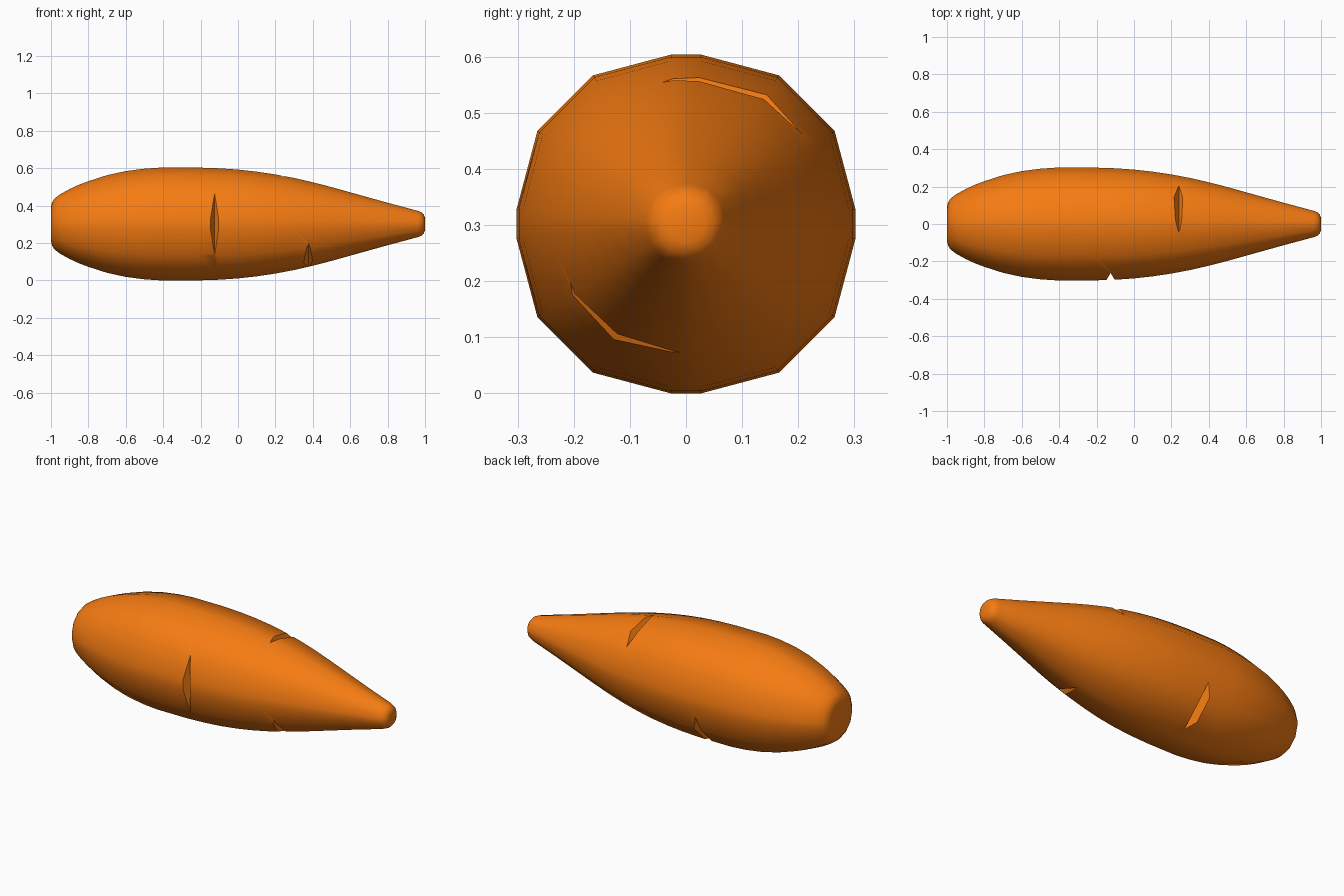
import bpy, bmesh, math
from mathutils import Matrix

if "Cube" in bpy.data.objects:
    bpy.data.objects.remove(bpy.data.objects["Cube"])

CZ = 0.302

# Root profile: (x, radius)
profile = [(-1.0, 0.09), (-0.995, 0.115), (-0.98, 0.138), (-0.95, 0.16),
           (-0.9, 0.188), (-0.85, 0.211), (-0.8, 0.23), (-0.7, 0.262),
           (-0.6, 0.284), (-0.5, 0.297), (-0.41, 0.303), (-0.22, 0.303),
           (-0.1, 0.299), (0.0, 0.292), (0.1, 0.281), (0.2, 0.266),
           (0.3, 0.247), (0.4, 0.224), (0.5, 0.198), (0.6, 0.17),
           (0.7, 0.142), (0.8, 0.114), (0.96, 0.071), (0.98, 0.063),
           (0.993, 0.05), (1.0, 0.033)]

# Cross-section: twelve-sided with the four axial corners cut flat
quarter = [(5.1, 1.0), (32.0, 1.031), (58.0, 1.031), (84.9, 1.0)]
section = [(math.radians(q * 90 + a), s) for q in range(4) for a, s in quarter]


def make_object(name, bm):
    bmesh.ops.recalc_face_normals(bm, faces=bm.faces)
    me = bpy.data.meshes.new(name)
    bm.to_mesh(me)
    bm.free()
    ob = bpy.data.objects.new(name, me)
    bpy.context.collection.objects.link(ob)
    return ob


# Carrot body
bm = bmesh.new()
rings = [[bm.verts.new((x, r * s * math.cos(a), CZ + r * s * math.sin(a)))
          for a, s in section] for x, r in profile]
n = len(section)
for r0, r1 in zip(rings, rings[1:]):
    for i in range(n):
        bm.faces.new((r0[i], r0[(i + 1) % n], r1[(i + 1) % n], r1[i]))
bm.faces.new(rings[0])
bm.faces.new(rings[-1])
carrot = make_object("carrot", bm)

mat = bpy.data.materials.new("orange")
mat.diffuse_color = (0.92, 0.2, 0.006, 1)
mat.use_nodes = True
mat.node_tree.nodes["Principled BSDF"].inputs["Base Color"].default_value = mat.diffuse_color
carrot.data.materials.append(mat)


# V-shaped cutter laid across the skin; depth is the ridge distance from the axis
def notch_cutter(x, angle, depth, slope=0.6):
    bm = bmesh.new()
    h = 0.15
    tri = [(0, depth), (-slope * h, depth + h), (slope * h, depth + h)]
    ends = [[bm.verts.new((px, pr, t)) for px, pr in tri] for t in (-0.4, 0.4)]
    for i in range(3):
        j = (i + 1) % 3
        bm.faces.new((ends[0][i], ends[0][j], ends[1][j], ends[1][i]))
    for e in ends:
        bm.faces.new(e)
    bm.transform(Matrix.Translation((x, 0, CZ))
                 @ Matrix.Rotation(math.radians(angle), 4, 'X'))
    ob = make_object("notch_cutter", bm)
    ob.hide_render = True
    ob.data.materials.append(mat)
    return ob


# Skin notches: x, angle around the axis, ridge distance
cutters = []
for x, ang, d in [(-0.125, 180, 0.262), (0.24, 70, 0.222),
                  (0.378, 238, 0.197), (-0.26, -45, 0.264)]:
    c = notch_cutter(x, ang, d)
    m = carrot.modifiers.new("notch", 'BOOLEAN')
    m.operation = 'DIFFERENCE'
    m.solver = 'EXACT'
    m.object = c
    cutters.append(c)

bpy.context.view_layer.objects.active = carrot
bpy.ops.object.select_all(action='DESELECT')
carrot.select_set(True)
for m in list(carrot.modifiers):
    bpy.ops.object.modifier_apply(modifier=m.name)
for c in cutters:
    bpy.data.objects.remove(c)
bpy.ops.object.shade_smooth_by_angle(angle=math.radians(42))
